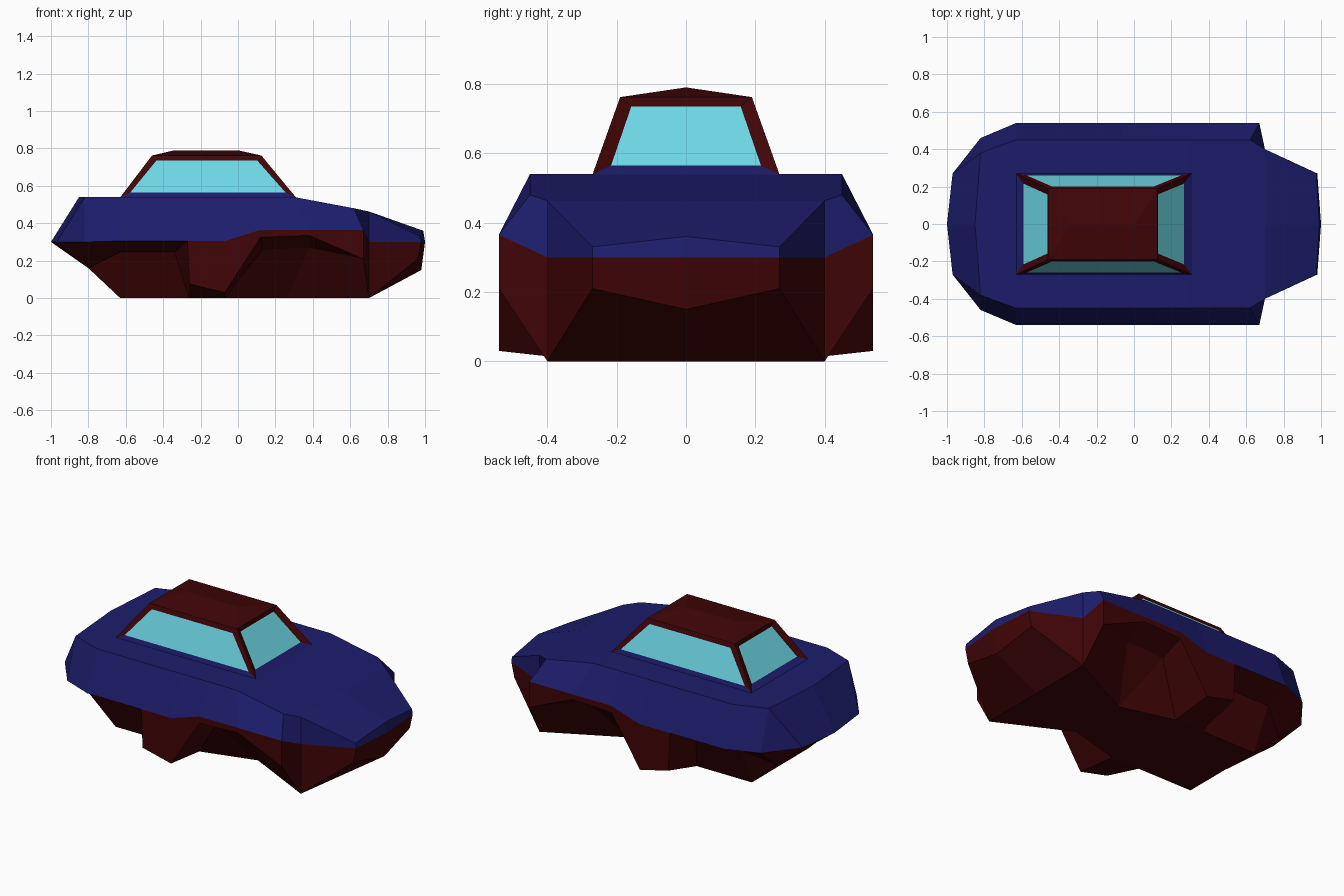
import bpy, bmesh
from mathutils import Vector

if "Cube" in bpy.data.objects:
    bpy.data.objects.remove(bpy.data.objects["Cube"])


def material(name, rgb):
    m = bpy.data.materials.new(name)
    m.diffuse_color = (*rgb, 1)
    m.use_nodes = True
    m.node_tree.nodes["Principled BSDF"].inputs["Base Color"].default_value = m.diffuse_color
    return m


MATS = [material("navy_paint", (0.012, 0.012, 0.15)),
        material("dark_red", (0.052, 0.0015, 0.002)),
        material("window_glass", (0.155, 0.69, 0.80))]
BLUE, RED, GLASS = range(3)


class Part:
    """Flat-faced mesh that shares vertices and skips collapsed faces."""
    def __init__(self, name):
        self.name, self.bm, self.verts = name, bmesh.new(), {}

    def face(self, pts, mat):
        vs = []
        for p in pts:
            key = tuple(round(c, 4) + 0.0 for c in p)
            if key not in self.verts:
                self.verts[key] = self.bm.verts.new(key)
            if self.verts[key] not in vs:
                vs.append(self.verts[key])
        if len(vs) > 2 and not self.bm.faces.get(vs):
            self.bm.faces.new(vs).material_index = mat

    def finish(self):
        bmesh.ops.recalc_face_normals(self.bm, faces=self.bm.faces[:])
        me = bpy.data.meshes.new(self.name)
        self.bm.to_mesh(me)
        self.bm.free()
        for m in MATS:
            me.materials.append(m)
        bpy.context.collection.objects.link(bpy.data.objects.new(self.name, me))


# Body rails, each running from tail centre round one side to nose centre
deck = [(-.85, 0, .54), (-.82, .38, .54), (-.82, .38, .54), (-.63, .45, .54),
        (-.27, .45, .54), (-.26, .45, .54), (-.07, .45, .54), (.12, .45, .54),
        (.30, .45, .54), (.62, .45, .48), (.70, .40, .463), (.975, .27, .33),
        (.99, 0, .36)]
belt = [(-1, 0, .30), (-.97, .27, .30), (-.82, .46, .30), (-.63, .54, .305),
        (-.27, .54, .305), (-.26, .54, .305), (-.07, .54, .305),
        (.12, .54, .365), (.38, .54, .365), (.67, .54, .365), (.70, .40, .30),
        (.98, .27, .30), (1, 0, .30)]
sill_z = [.30, .30, .30, .305, .305, .075, .03, .325, .335, .21, 0, .21, .15]
sill = [(x - (.02 if i > 10 else 0), y, z)
        for i, ((x, y, _), z) in enumerate(zip(belt, sill_z))]
inner = [(-.80, 0, .16), (-.80, .28, .16), (-.80, .28, .16), (-.63, .39, .245),
         (-.34, .39, .245), (-.26, .27, 0), (-.07, .27, 0),
         (.13, .40, .26), (.38, .40, .27)] + sill[9:]
floor = [(-.63, 0, 0)] + [(-.63, .27, 0)] * 3 + [
    (-.34, .27, 0), (-.26, .27, 0), (-.07, .27, 0), (.26, .18, 0),
    (.26, .18, 0), (.70, .40, 0)] + sill[10:]


def centre_line(rail):
    c = [(x, 0, z) for x, y, z in rail]
    c[1] = c[2] = c[0]
    c[11] = c[12]
    return c


# Body shell: navy above the belt, red sills, wheel arches and floor below
body = Part("car_body")
rails = [centre_line(deck), deck, belt, sill, inner, floor, centre_line(floor)]
for s in (1, -1):
    for col in range(len(rails) - 1):
        a, b = rails[col], rails[col + 1]
        for i in range(len(deck) - 1):
            quad = [(x, s * y, z) for x, y, z in (a[i], a[i + 1], b[i + 1], b[i])]
            body.face(quad, BLUE if col < 2 else RED)
body.finish()

# Cabin: tapered box, each side framed around a window, with a ridged roof
cabin = Part("cabin")
base = [Vector(p) for p in ((-.63, -.27, .538), (.31, -.27, .538),
                            (.31, .27, .538), (-.63, .27, .538))]
top = [Vector(p) for p in ((-.46, -.19, .762), (.125, -.19, .762),
                           (.125, .19, .762), (-.46, .19, .762))]
for i in range(4):
    j = (i + 1) % 4
    outer = [base[i], base[j], top[j], top[i]]
    low, high = (.038, .07) if i % 2 == 0 else (.085, .105)
    # windscreen and rear window sit slightly recessed
    recess = Vector(((0, -.02, 0, .018)[i], 0, 0))

    def at(s, t):
        return base[i].lerp(base[j], s).lerp(top[i].lerp(top[j], s), t) + recess

    pane = [at(low, .12), at(1 - low, .12), at(1 - high, .88), at(high, .88)]
    cabin.face(pane, GLASS)
    for k in range(4):
        n = (k + 1) % 4
        cabin.face([outer[k], outer[n], pane[n], pane[k]], BLUE if k == 0 else RED)
r0, r1 = Vector((-.34, 0, .79)), Vector((0, 0, .79))
for f in ((top[0], top[1], r1, r0), (top[1], top[2], r1),
          (top[2], top[3], r0, r1), (top[3], top[0], r0)):
    cabin.face(f, RED)
cabin.face(base[::-1], RED)
cabin.finish()
